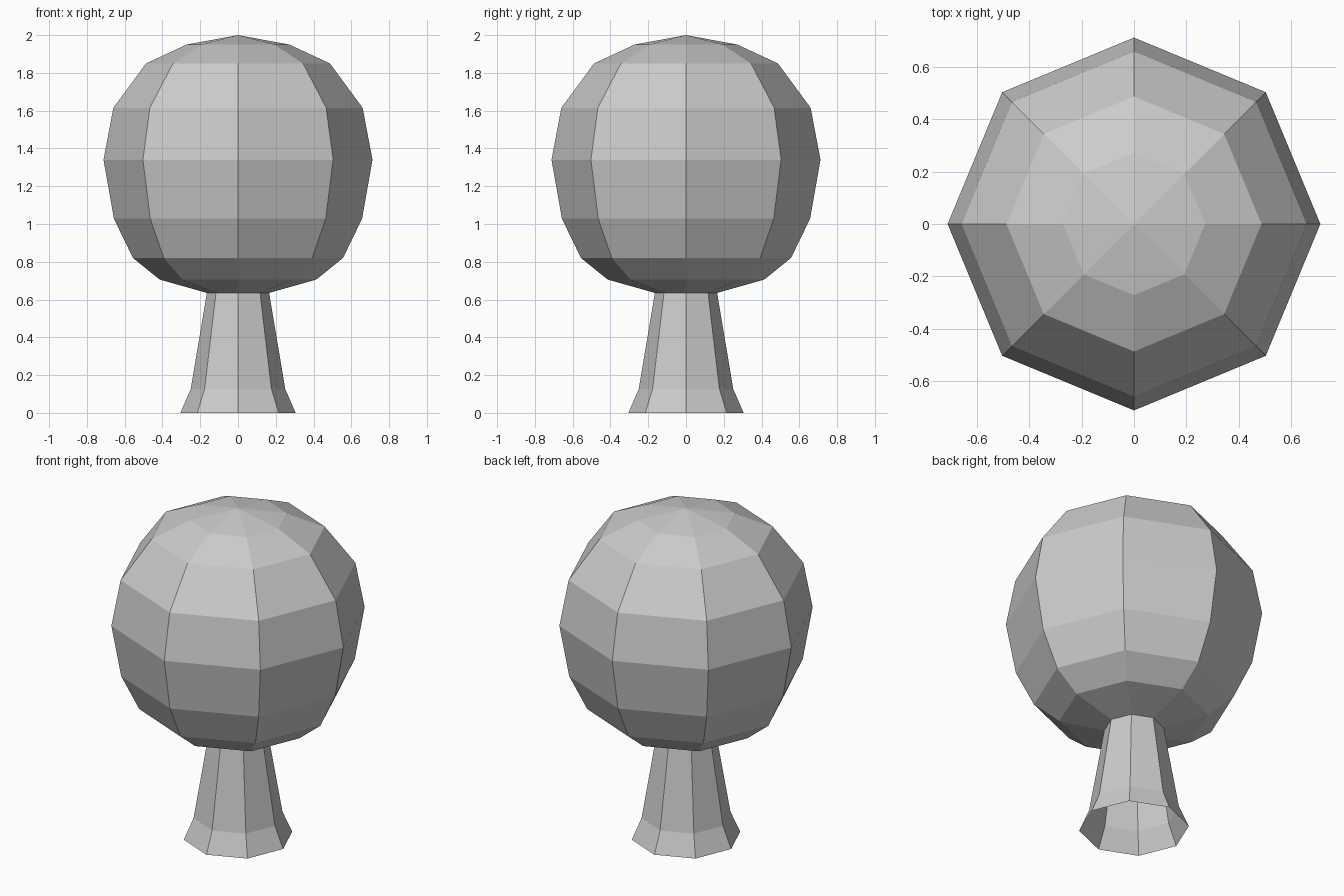
import bpy, bmesh
from math import cos, sin, tau

if "Cube" in bpy.data.objects:
    bpy.data.objects.remove(bpy.data.objects["Cube"])

SIDES = 8


def lathe(name, profile):
    """Flat-faced surface of revolution; a zero radius makes a closing tip."""
    bm = bmesh.new()
    rings = []
    for r, z in profile:
        count = SIDES if r > 0 else 1
        rings.append([bm.verts.new((r * cos(tau * i / SIDES), r * sin(tau * i / SIDES), z))
                      for i in range(count)])
    for low, high in zip(rings, rings[1:]):
        for i in range(SIDES):
            j = (i + 1) % SIDES
            if len(high) == 1:
                bm.faces.new((low[i], low[j], high[0]))
            else:
                bm.faces.new((low[i], low[j], high[j], high[i]))
    mesh = bpy.data.meshes.new(name)
    bm.to_mesh(mesh)
    bm.free()
    obj = bpy.data.objects.new(name, mesh)
    bpy.context.collection.objects.link(obj)
    return obj


# Flared trunk, open underneath
lathe("trunk", [(0.305, 0), (0.25, 0.127), (0.165, 0.635)])

# Round crown, meeting the trunk at its lowest ring
lathe("foliage", [(0.165, 0.635), (0.415, 0.706), (0.556, 0.82), (0.657, 1.028),
                  (0.712, 1.34), (0.66, 1.615), (0.487, 1.85), (0.272, 1.95), (0, 2.0)])
